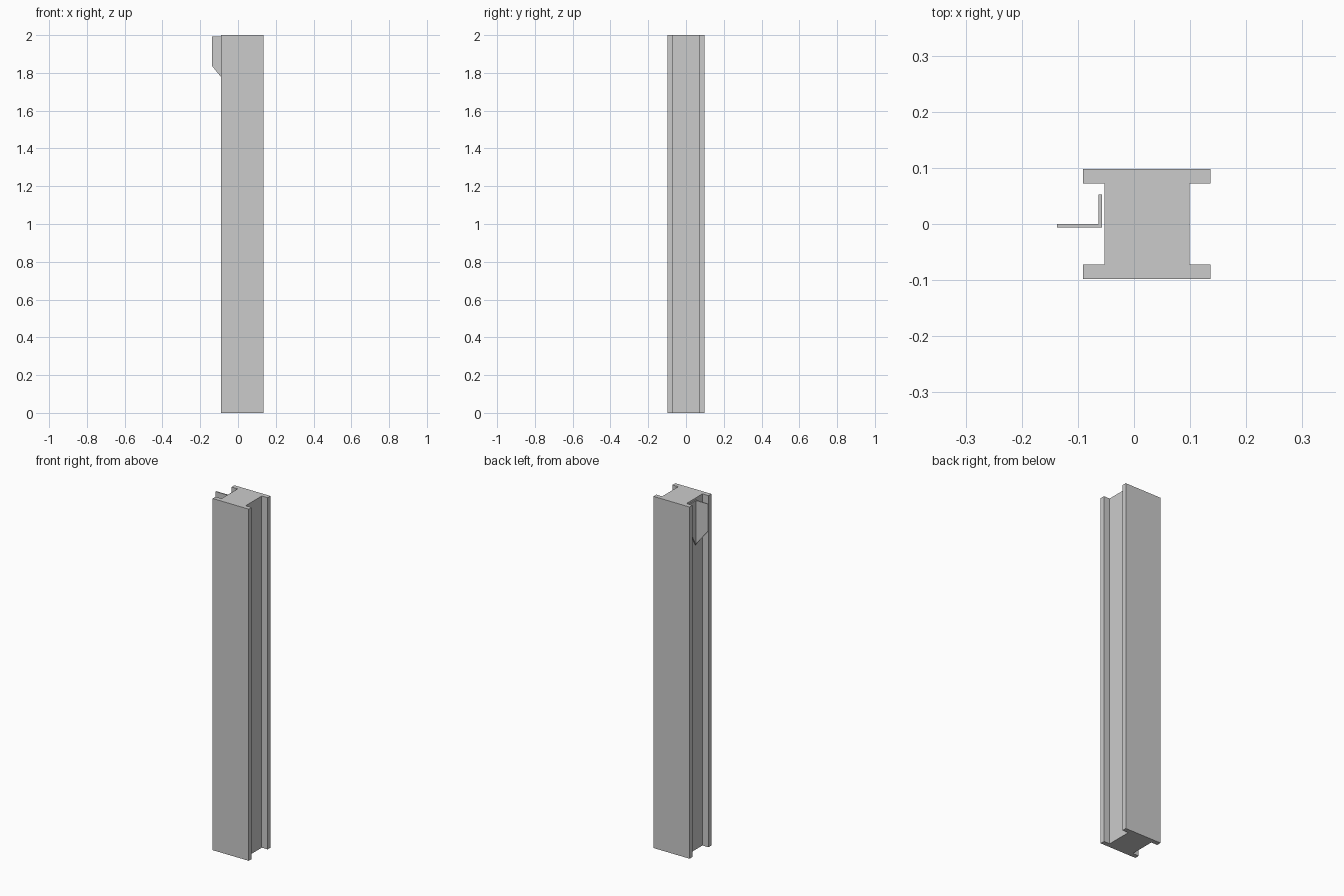
import bpy, bmesh
from mathutils import Vector

if "Cube" in bpy.data.objects:
    bpy.data.objects.remove(bpy.data.objects["Cube"])


def prism(name, profile, offset):
    """Extrude a closed 3D outline along an offset vector."""
    bm = bmesh.new()
    face = bm.faces.new([bm.verts.new(p) for p in profile])
    ext = bmesh.ops.extrude_face_region(bm, geom=[face], use_keep_orig=True)
    verts = [g for g in ext["geom"] if isinstance(g, bmesh.types.BMVert)]
    bmesh.ops.translate(bm, verts=verts, vec=Vector(offset))
    bmesh.ops.recalc_face_normals(bm, faces=bm.faces[:])
    mesh = bpy.data.meshes.new(name)
    bm.to_mesh(mesh)
    bm.free()
    obj = bpy.data.objects.new(name, mesh)
    bpy.context.collection.objects.link(obj)
    return obj


# Post: H-shaped section, half outline mirrored across y
X0, X1 = -0.091, 0.136      # flange ends
W0, W1 = -0.053, 0.099      # core sides
FO, FI = 0.098, 0.072       # flange outer and inner faces
half = [(W1, FI), (X1, FI), (X1, FO), (X0, FO), (X0, FI), (W0, FI)]
section = half + [(x, -y) for x, y in reversed(half)]
prism("post", [(x, y, 0) for x, y in section], (0, 0, 2))

# Angle bracket at the top of the left channel: two plates with tapered bottoms
T = 0.006
CORNER, TOP, LOW, HIGH = -0.057, 1.992, 1.738, 1.836
prism("bracket_fin",
      [(CORNER, -T, TOP), (-0.137, -T, TOP), (-0.137, -T, HIGH), (CORNER, -T, LOW)],
      (0, T, 0))
prism("bracket_back_plate",
      [(CORNER, 0, TOP), (CORNER, 0.053, TOP), (CORNER, 0.053, HIGH), (CORNER, 0, LOW)],
      (-T, 0, 0))
